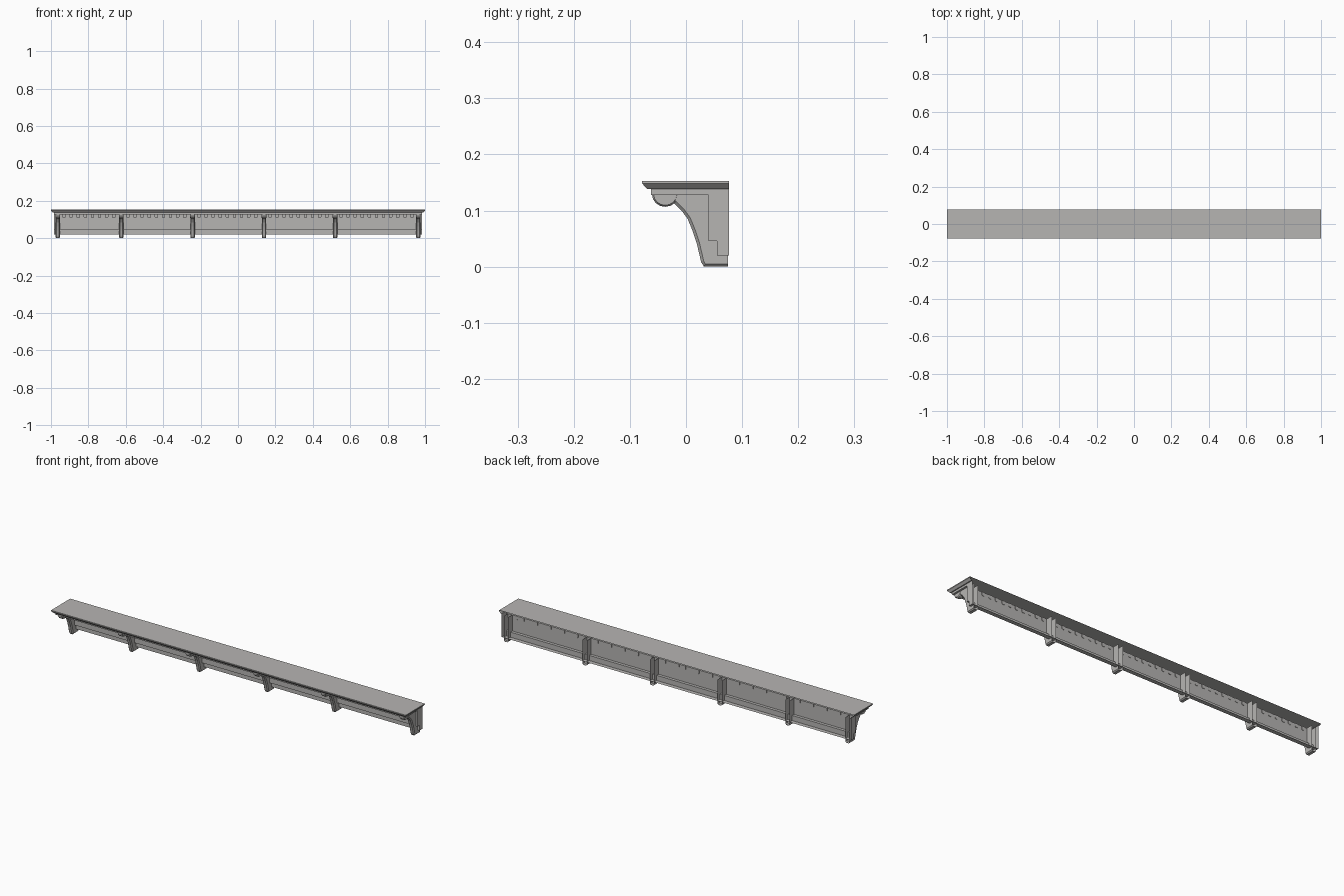
import bpy, math
from mathutils import Vector

if "Cube" in bpy.data.objects:
    bpy.data.objects.remove(bpy.data.objects["Cube"])

stone = bpy.data.materials.new("warm grey stone")
stone.diffuse_color = (0.47, 0.462, 0.45, 1)
stone.use_nodes = True
stone.node_tree.nodes["Principled BSDF"].inputs["Base Color"].default_value = stone.diffuse_color


def make(name, verts, faces):
    me = bpy.data.meshes.new(name)
    me.from_pydata(verts, [], faces)
    me.update()
    ob = bpy.data.objects.new(name, me)
    me.materials.append(stone)
    bpy.context.collection.objects.link(ob)
    return ob


def bridge(n, rings, flip=False):
    """Quads joining consecutive open rings of n points."""
    fs = []
    for r in range(rings - 1):
        for i in range(n - 1):
            a, b = r * n + i, (r + 1) * n + i
            q = (a, b, b + 1, a + 1)
            fs.append(q[::-1] if flip else q)
    return fs


BACK = 0.077

# Shelf: top plane and mouldings mitred around three sides, open at the back
levels = [(1.0, -0.078, 0.153), (1.0, -0.078, 0.148), (0.99, -0.069, 0.138),
          (0.985, -0.062, 0.138), (0.985, -0.062, 0.128)]
verts = []
for h, yf, z in levels:
    verts += [(-h, BACK, z), (-h, yf, z), (h, yf, z), (h, BACK, z)]
make("cornice_shelf", verts, bridge(4, len(levels)) + [(0, 1, 2, 3)])

# Frieze: soffit and stepped panel as one open-backed sheet, with end caps
profile = [(-0.062, 0.128), (0.04, 0.128), (0.04, 0.046), (0.055, 0.046),
           (0.055, 0.02), (BACK, 0.02)]
n = len(profile)
W = 0.985
verts = [(x, y, z) for x in (-W, W) for y, z in profile]
verts += [(x, BACK, 0.128) for x in (-W, W)]
faces = bridge(n, 2, True)
faces.append((1, 2 * n, 5, 4, 3, 2))
faces.append((n + 1, n + 2, n + 3, n + 4, n + 5, 2 * n + 1))
make("frieze_panel", verts, faces)

# Bracket: curved front with chamfered edges, open at the back
curve = [(-0.035, 0.126), (-0.022, 0.114), (-0.008, 0.100), (0.003, 0.085),
         (0.012, 0.063), (0.019, 0.042), (0.027, 0.008), (0.032, 0.0), (0.075, 0.0)]


def inset(points, d):
    pts = [Vector(p) for p in points]
    out = []
    for i, p in enumerate(pts):
        t = Vector((0, 0))
        if i > 0:
            t += (p - pts[i - 1]).normalized()
        if i < len(pts) - 1:
            t += (pts[i + 1] - p).normalized()
        t.normalize()
        out.append((p.x - t.y * d, p.y + t.x * d))
    return out


def bracket(x):
    inner = inset(curve, 0.005)
    n = len(curve)
    verts = []
    for dx, prof in ((-0.012, inner), (-0.007, curve), (0.007, curve), (0.012, inner)):
        verts += [(x + dx, y, z) for y, z in prof]
    k = len(verts)
    verts += [(x - 0.012, 0.075, 0.128), (x + 0.012, 0.075, 0.128)]
    faces = bridge(n, 4, True)
    faces.append(tuple(range(n)) + (k,))
    faces.append((k + 1,) + tuple(range(4 * n - 1, 3 * n - 1, -1)))
    make("bracket", verts, faces)


# Half-round scroll at the head of each bracket
def scroll(x):
    seg = 8
    verts = []
    for dx, r in ((-0.0125, 0.0205), (-0.008, 0.0235), (0.008, 0.0235), (0.0125, 0.0205)):
        for i in range(seg + 1):
            a = math.pi + math.pi * i / seg
            verts.append((x + dx, -0.037 + r * math.cos(a), 0.1285 + 0.93 * r * math.sin(a)))
    n = seg + 1
    make("bracket_scroll", verts, bridge(n, 4, True)
         + [tuple(range(n)), tuple(range(4 * n - 1, 3 * n - 1, -1))])


bracket_x = [-0.963, -0.625, -0.243, 0.139, 0.519, 0.963]
for x in bracket_x:
    bracket(x)
    scroll(x)

# Dentils: small blocks under the soffit, reaching just through the panel
verts, faces = [], []
count = 50
for i in range(count):
    x = -0.93 + 1.86 * i / (count - 1)
    if min(abs(x - b) for b in bracket_x) < 0.018:
        continue
    b = len(verts)
    for y in (0.022, 0.042):
        verts += [(x - 0.009, y, 0.128), (x - 0.009, y, 0.113), (x - 0.005, y, 0.109),
                  (x + 0.005, y, 0.109), (x + 0.009, y, 0.113), (x + 0.009, y, 0.128)]
    faces.append(tuple(range(b, b + 6)))
    faces.append(tuple(range(b + 11, b + 5, -1)))
    for j in range(5):
        faces.append((b + j, b + 6 + j, b + 7 + j, b + j + 1))
make("dentils", verts, faces)
